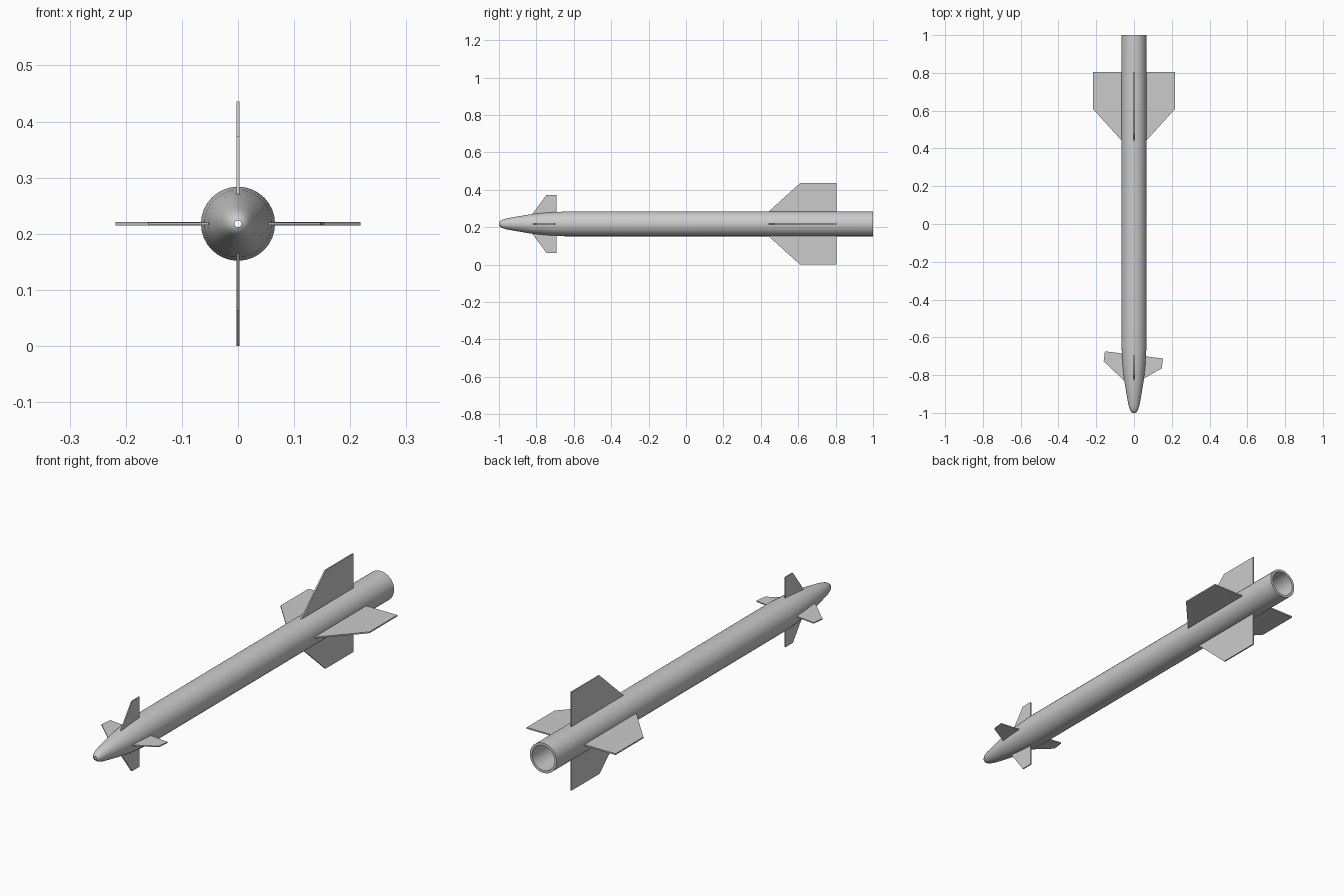
import bpy, bmesh, math
from mathutils import Matrix, Vector

if "Cube" in bpy.data.objects:
    bpy.data.objects.remove(bpy.data.objects["Cube"])

CZ = 0.218   # height of the body axis


def finish(bm, name):
    bmesh.ops.recalc_face_normals(bm, faces=bm.faces)
    me = bpy.data.meshes.new(name)
    bm.to_mesh(me)
    bm.free()
    ob = bpy.data.objects.new(name, me)
    bpy.context.collection.objects.link(ob)
    return ob


def lathe(name, profile, segs=32):
    """Closed (y, radius) loop revolved around the body axis."""
    bm = bmesh.new()
    rings = []
    for y, r in profile:
        rings.append([bm.verts.new((r * math.cos(2 * math.pi * i / segs), y,
                                    CZ + r * math.sin(2 * math.pi * i / segs)))
                      for i in range(segs)])
    for a, b in zip(rings, rings[1:] + rings[:1]):
        for i in range(segs):
            j = (i + 1) % segs
            bm.faces.new((a[i], a[j], b[j], b[i]))
    ob = finish(bm, name)
    bpy.context.view_layer.objects.active = ob
    ob.select_set(True)
    bpy.ops.object.shade_smooth_by_angle(angle=math.radians(35))
    ob.select_set(False)
    return ob


def fin(name, outline, thick, angle, yaw=0, pivot_y=0):
    """Flat plate from an (r, y) outline, turned around the body axis."""
    bm = bmesh.new()
    face = bm.faces.new([bm.verts.new((r, y, -thick / 2)) for r, y in outline])
    ext = bmesh.ops.extrude_face_region(bm, geom=[face])
    bmesh.ops.translate(bm, vec=(0, 0, thick),
                        verts=[v for v in ext["geom"] if isinstance(v, bmesh.types.BMVert)])
    pivot = Matrix.Translation((0, pivot_y, 0))
    mat = (Matrix.Translation((0, 0, CZ)) @ pivot @ Matrix.Rotation(yaw, 4, 'Z')
           @ pivot.inverted() @ Matrix.Rotation(angle, 4, 'Y'))
    bm.transform(mat)
    return finish(bm, name)


# Hollow body: outer skin from tip to tail, then back along the inner wall
lathe("body_tube", [
    (-1.0, 0.006), (-0.997, 0.013), (-0.985, 0.021), (-0.96, 0.029), (-0.90, 0.040),
    (-0.82, 0.053), (-0.75, 0.060), (-0.65, 0.066), (1.0, 0.066),
    (1.0, 0.055), (-0.65, 0.055), (-0.82, 0.044), (-0.96, 0.020), (-0.99, 0.006)])

# Tail fins and front control fins, four of each
tail = [(0.055, 0.43), (0.066, 0.442), (0.218, 0.61), (0.218, 0.805), (0.055, 0.805)]
control = [(0.035, -0.835), (0.155, -0.746), (0.155, -0.693), (0.035, -0.693)]
for i, side in enumerate(("right", "bottom", "left", "top")):
    a = i * math.pi / 2
    fin("tail_fin_" + side, tail, 0.006, a)
    # the horizontal control pair is turned slightly
    yaw = math.radians(-7) if i % 2 == 0 else 0
    fin("control_fin_" + side, control, 0.005, a, yaw, -0.69)
